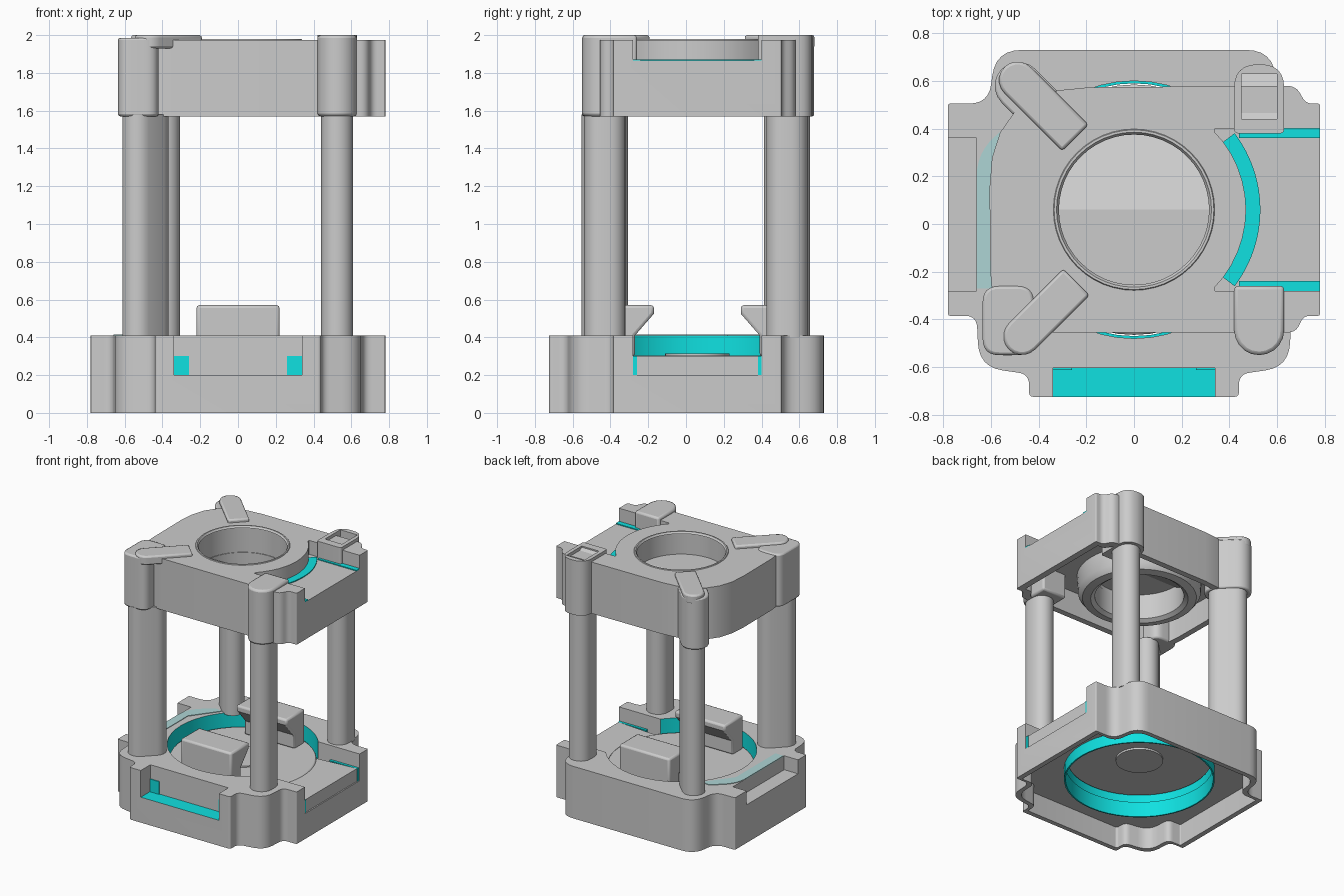
import bpy, bmesh, math
from mathutils import Vector

if "Cube" in bpy.data.objects:
    bpy.data.objects.remove(bpy.data.objects["Cube"])

def material(name, c):
    m = bpy.data.materials.new(name)
    m.diffuse_color = (*c, 1)
    m.use_nodes = True
    m.node_tree.nodes["Principled BSDF"].inputs["Base Color"].default_value = m.diffuse_color
    return m
GREY = material("mid_grey", (0.6, 0.6, 0.6))
CYAN = material("cyan", (0.005, 0.75, 0.75))
PALE = material("pale_cyan", (0.42, 0.66, 0.66))
CX, CY = 0.0, 0.06   # centre of the round openings

def rounded(pts, n=6):
    """Polygon corners (x, y, radius) -> outline with arcs."""
    out = []
    for i, (x, y, r) in enumerate(pts):
        p = Vector((x, y))
        a = Vector(pts[i - 1][:2]) - p
        b = Vector(pts[(i + 1) % len(pts)][:2]) - p
        if r <= 0:
            out.append((x, y))
            continue
        d = min(r, a.length * 0.48, b.length * 0.48)
        s, e = p + a.normalized() * d, p + b.normalized() * d
        for k in range(n + 1):
            t = k / n
            q = s * (1 - t) ** 2 + p * 2 * t * (1 - t) + e * t * t
            out.append((q.x, q.y))
    return out

def shade(ob):
    bpy.ops.object.select_all(action='DESELECT')
    bpy.context.view_layer.objects.active = ob
    ob.select_set(True)
    bpy.ops.object.shade_smooth_by_angle(angle=math.radians(35))

def finish(name, bm, mat, bevel=0.0):
    bmesh.ops.recalc_face_normals(bm, faces=bm.faces)
    me = bpy.data.meshes.new(name)
    bm.to_mesh(me)
    bm.free()
    ob = bpy.data.objects.new(name, me)
    bpy.context.collection.objects.link(ob)
    me.materials.append(mat)
    if bevel:
        md = ob.modifiers.new("edge", 'BEVEL')
        md.width, md.segments, md.limit_method, md.angle_limit = bevel, 2, 'ANGLE', 1.0
    shade(ob)
    return ob

def prism(name, outline, z0, z1, mat=GREY, bevel=0.0):
    bm = bmesh.new()
    f = bm.faces.new([bm.verts.new((x, y, z0)) for x, y in outline])
    for v in bmesh.ops.extrude_face_region(bm, geom=[f])['geom']:
        if isinstance(v, bmesh.types.BMVert):
            v.co.z = z1
    return finish(name, bm, mat, bevel)

def side_prism(name, yz, x0, x1, bevel=0.0):
    bm = bmesh.new()
    f = bm.faces.new([bm.verts.new((x0, y, z)) for y, z in yz])
    for v in bmesh.ops.extrude_face_region(bm, geom=[f])['geom']:
        if isinstance(v, bmesh.types.BMVert):
            v.co.x = x1
    return finish(name, bm, GREY, bevel)

def rect(x0, x1, y0, y1, r=0.0):
    return rounded([(x0, y0, r), (x1, y0, r), (x1, y1, r), (x0, y1, r)])

def circle(r, n=48, a0=0.0, a1=math.tau):
    m = n if a1 - a0 > 6.28 else n + 1
    return [(CX + r * math.cos(a0 + (a1 - a0) * k / n), CY + r * math.sin(a0 + (a1 - a0) * k / n)) for k in range(m)]

def arc_band(r0, r1, a0, a1):
    return circle(r1, 24, a0, a1) + circle(r0, 24, a0, a1)[::-1]

def stadium(cx, cy, length, w, ang, square=False):
    h, r, pts = length / 2 - w / 2, w / 2, []
    for s in (0, 1):
        if s == 0 and square:
            pts += [(h + r, -r), (h + r, r)]
            continue
        for k in range(11):
            t = -math.pi / 2 + math.pi * k / 10 + math.pi * s
            pts.append(((h if s == 0 else -h) + r * math.cos(t), r * math.sin(t)))
    c, s = math.cos(ang), math.sin(ang)
    return [(cx + x * c - y * s, cy + x * s + y * c) for x, y in pts]

def tube(name, profile, mat, n=48):
    """Closed (radius, z) profile turned about the opening centre."""
    bm = bmesh.new()
    rings = [[bm.verts.new((CX + r * math.cos(math.tau * k / n), CY + r * math.sin(math.tau * k / n), z))
              for k in range(n)] for r, z in profile]
    for i in range(len(rings)):
        a, b = rings[i - 1], rings[i]
        for k in range(n):
            bm.faces.new((a[k], a[(k + 1) % n], b[(k + 1) % n], b[k]))
    return finish(name, bm, mat)

def cut(ob, *cutters):
    for c in cutters:
        md = ob.modifiers.new("cut", 'BOOLEAN')
        md.operation, md.object, md.solver = 'DIFFERENCE', c, 'EXACT'
        bpy.context.view_layer.objects.active = ob
        bpy.ops.object.modifier_apply(modifier=md.name)
        bpy.data.objects.remove(c, do_unlink=True)
    shade(ob)

# Base: rounded body with two wings and a front block, hollow underneath
half = [(0.44, -0.725, 0.02), (0.44, -0.63, 0.06), (0.65, -0.6, 0.2), (0.66, -0.385, 0.05), (0.78, -0.385, 0.01),
        (0.78, 0.505, 0.01), (0.61, 0.505, 0.09), (0.58, 0.73, 0.16)]
base_line = rounded(half + [(-x, y, r) for x, y, r in reversed(half)])
base = prism("base_body", base_line, 0, 0.41, GREY)
cut(base,
    prism("hollow_cutter", [(x * 0.95, y * 0.95) for x, y in base_line], -0.1, 0.17),
    prism("round_cutter", circle(0.54), -0.2, 0.6),
    prism("right_slot", rect(0.4, 0.9, -0.28, 0.4), 0.2, 0.6),
    prism("left_slot", rect(-0.9, -0.66, -0.28, 0.36), 0.3, 0.6),
    prism("front_slot", rect(-0.34, 0.34, -0.9, -0.605), 0.2, 0.6))
base.data.materials.append(CYAN)
for p in base.data.polygons:   # bore wall and front slot floor are cyan
    vs = [base.data.vertices[i].co for i in p.vertices]
    bore = all(abs(math.hypot(v.x - CX, v.y - CY) - 0.54) < 0.006 for v in vs) and abs(p.normal.z) < 0.3
    slot = all(abs(v.z - 0.2) < 0.004 and v.y < -0.6 for v in vs)
    if bore or slot:
        p.material_index = 1

# Base disc with its ring, right-hand panel and cyan trims
prism("base_disc", circle(0.525), 0.25, 0.305, GREY, 0.01)
prism("base_disc_hub", circle(0.17), 0.235, 0.315)
tube("base_ring", [(0.53, 0.08), (0.541, 0.08), (0.541, 0.2), (0.53, 0.2)], CYAN)
prism("right_panel", arc_band(0.525, 0.56, -0.6, 0.6)[25:][::-1] + [(0.77, 0.38), (0.77, -0.26)], 0.2, 0.3)
for s in (-1, 1):
    prism("front_slot_trim", rect(*sorted((s * 0.26, s * 0.34)), -0.612, -0.6), 0.2, 0.3, CYAN)
for y in (-0.28, 0.38):
    prism("base_slot_trim", rect(0.53, 0.775, y, y + 0.02), 0.2, 0.3, CYAN)
prism("left_collar", rounded([(-0.66, -0.27, 0), (-0.59, -0.27, 0), (-0.59, 0.22, 0), (-0.44, 0.42, 0),
                              (-0.5, 0.44, 0.05), (-0.66, 0.3, 0.2)]), 0.405, 0.414, PALE)

# Clamps at front and back of the base disc, undercut on the inner side
for name, s in (("front_clamp", -1), ("rear_clamp", 1)):
    prof = [(0.23, 0.57), (0.23, 0.525), (0.33, 0.41), (0.33, 0.3), (0.46, 0.3), (0.46, 0.57)]
    side_prism(name, [(CY + s * y, z) for y, z in prof], -0.22, 0.22, 0.015)

# Four columns: left ones turned diagonally, right ones along y
q = math.pi / 4
prism("front_left_column", stadium(-0.49, -0.43, 0.28, 0.165, q), 0.4, 1.58)
prism("rear_left_column", stadium(-0.43, 0.535, 0.28, 0.165, -q), 0.4, 1.58)
prism("front_right_column", stadium(0.525, -0.43, 0.22, 0.17, math.pi / 2), 0.4, 1.58)
prism("rear_right_column", stadium(0.525, 0.535, 0.22, 0.17, math.pi / 2), 0.4, 1.58)

# Upper deck: rounded frame, hollow below, round hole and right tray
deck_line = rounded([(0.78, -0.385, 0.01), (0.71, -0.385, 0.03), (0.68, -0.455, 0.04), (-0.6, -0.455, 0.25),
                     (-0.61, 0.57, 0.42), (0.68, 0.58, 0.04), (0.72, 0.505, 0.03), (0.78, 0.505, 0.01)])
deck = prism("upper_deck", deck_line, 1.57, 1.975)
inner = [(0.06 + (x - 0.06) * 0.93, 0.06 + (y - 0.06) * 0.91) for x, y in deck_line]
tray = prism("tray_cutter", rect(0.34, 0.9, -0.28, 0.4), 1.865, 2.2)
cut(tray, prism("tray_core", circle(0.47), 1.8, 2.3))
cut(deck, prism("deck_hollow", inner, 1.4, 1.76), prism("hole_cutter", circle(0.325), 1.3, 2.3), tray)
prism("tray_arc", arc_band(0.465, 0.53, -0.65, 0.65), 1.863, 1.872, CYAN)
for y in (-0.28, 0.36):
    prism("tray_edge", rect(0.44, 0.78, y, y + 0.04), 1.863, 1.872, CYAN)

# Collar around the hole and ring hanging inside the deck
tube("hole_rim", [(0.315, 1.965), (0.345, 1.965), (0.335, 1.98), (0.325, 1.98)], GREY)
tube("under_ring", [(0.32, 1.6), (0.35, 1.58), (0.41, 1.59), (0.44, 1.63), (0.45, 1.77), (0.32, 1.77)], GREY)

# Ridged floor in the hole: flat front half, falling rear half
for name, a0, drop in (("hole_floor_front", math.pi, 0), ("hole_floor_rear", 0, 0.6)):
    bm = bmesh.new()
    f = bm.faces.new([bm.verts.new((x, y, 1.8 - drop * max(0, y - CY))) for x, y in circle(0.325, 24, a0, a0 + math.pi)])
    finish(name, bm, GREY)

# Corner sleeves and caps on the deck
prism("front_left_sleeve", rect(-0.635, -0.42, -0.55, -0.26, 0.07), 1.57, 1.985, GREY, 0.012)
prism("rear_left_sleeve", stadium(-0.435, 0.53, 0.34, 0.2, -q), 1.57, 1.97, GREY, 0.01)
prism("front_left_tab", stadium(-0.383, -0.385, 0.4, 0.155, q, True), 1.93, 2.0, GREY, 0.012)
prism("rear_left_tab", stadium(-0.395, 0.51, 0.42, 0.155, -q, True), 1.93, 2.0, GREY, 0.012)
prism("front_right_cap", stadium(0.525, -0.405, 0.29, 0.21, math.pi / 2, True), 1.57, 2.0, GREY, 0.015)
rear_cap = prism("rear_right_cap", rounded([(0.42, 0.38, 0.02), (0.63, 0.38, 0.02), (0.63, 0.67, 0.12), (0.42, 0.67, 0.12)]),
                 1.57, 2.0)

# Sloped pocket in the rear right cap
cut(rear_cap, side_prism("pocket_cutter", [(0.44, 1.99), (0.63, 1.88), (0.63, 2.1), (0.44, 2.1)], 0.45, 0.6))
